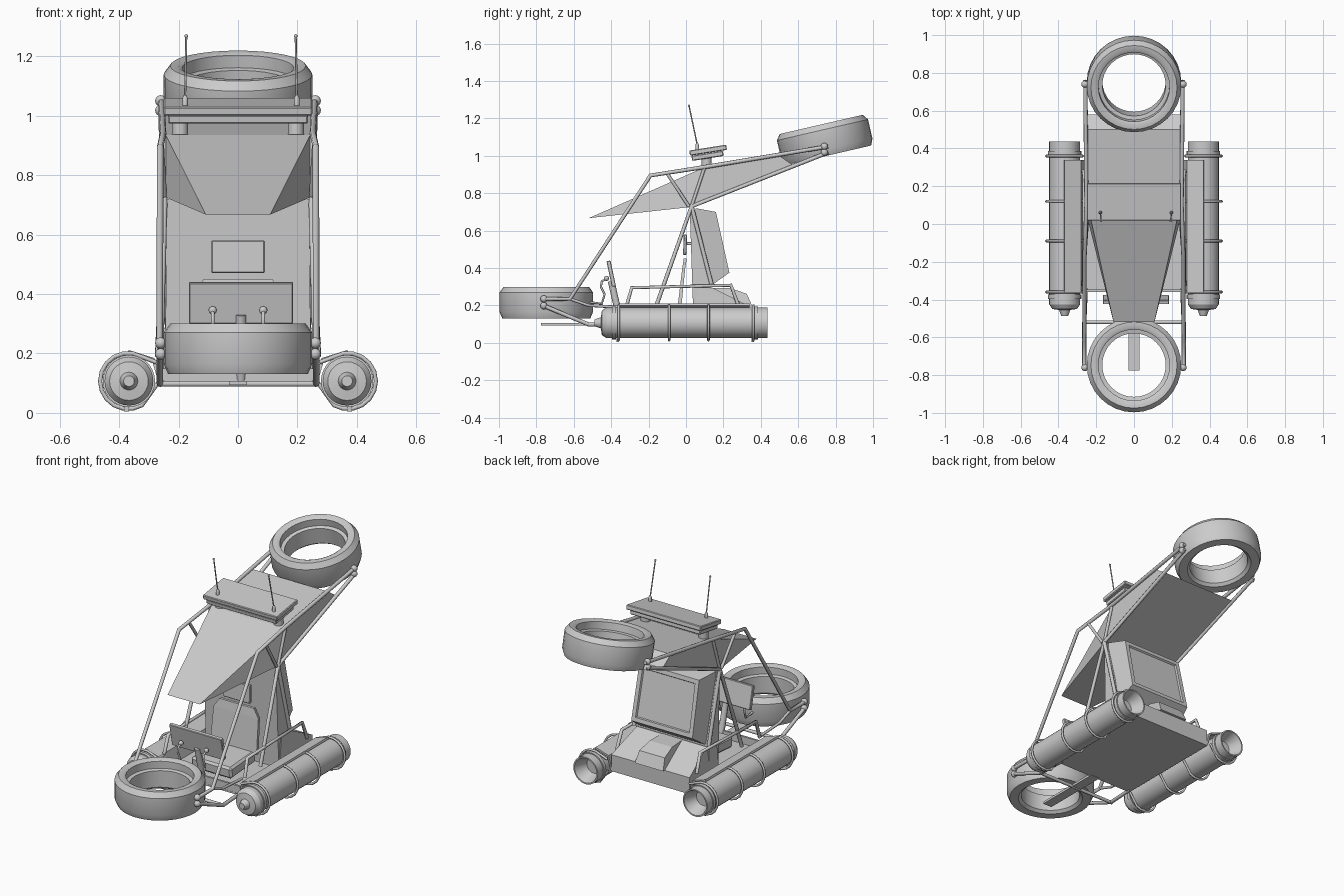
import bpy, bmesh, math
from mathutils import Matrix, Vector

if "Cube" in bpy.data.objects:
    bpy.data.objects.remove(bpy.data.objects["Cube"])


def finish(name, bm, smooth=False):
    bmesh.ops.remove_doubles(bm, verts=bm.verts, dist=1e-5)
    bmesh.ops.recalc_face_normals(bm, faces=bm.faces)
    me = bpy.data.meshes.new(name)
    bm.to_mesh(me)
    bm.free()
    if smooth:
        me.shade_smooth()
        me.set_sharp_from_angle(angle=math.radians(32))
    ob = bpy.data.objects.new(name, me)
    bpy.context.collection.objects.link(ob)
    return ob


def slab(name, pts):
    """Side outline (x, y, z) mirrored across x = 0 and joined into a solid."""
    bm = bmesh.new()
    a = [bm.verts.new(p) for p in pts]
    b = [bm.verts.new((-p[0], p[1], p[2])) for p in pts]
    bm.faces.new(a)
    bm.faces.new(b[::-1])
    n = len(pts)
    for i in range(n):
        j = (i + 1) % n
        bm.faces.new((a[i], b[i], b[j], a[j]))
    return finish(name, bm)


def box(name, centre, size, tilt=0.0, bevel=0.0):
    bm = bmesh.new()
    m = Matrix.Translation(centre) @ Matrix.Rotation(math.radians(tilt), 4, 'X')
    bmesh.ops.create_cube(bm, size=1, matrix=m @ Matrix.Diagonal((*size, 1)))
    if bevel:
        bmesh.ops.bevel(bm, geom=bm.edges[:], offset=bevel, segments=1, affect='EDGES')
    return finish(name, bm)


def lathe(name, profile, matrix, closed=False, n=32):
    """Spin an (r, z) profile about local z."""
    bm = bmesh.new()
    rings = [[bm.verts.new(matrix @ Vector((r * math.cos(2 * math.pi * k / n),
              r * math.sin(2 * math.pi * k / n), z))) for k in range(n)]
             for r, z in profile]
    if closed:
        rings.append(rings[0])
    for r0, r1 in zip(rings, rings[1:]):
        for k in range(n):
            j = (k + 1) % n
            bm.faces.new((r0[k], r0[j], r1[j], r1[k]))
    if not closed:
        bm.faces.new(rings[0])
        bm.faces.new(rings[-1])
    return finish(name, bm, True)


def tube(name, pts, r=0.011, mirror=True):
    cu = bpy.data.curves.new(name, 'CURVE')
    cu.dimensions = '3D'
    cu.bevel_depth = r
    cu.bevel_resolution = 2
    cu.use_fill_caps = True
    for s in ((1, -1) if mirror else (1,)):
        sp = cu.splines.new('POLY')
        sp.points.add(len(pts) - 1)
        for p, co in zip(sp.points, pts):
            p.co = (s * co[0], co[1], co[2], 1)
    ob = bpy.data.objects.new(name, cu)
    bpy.context.collection.objects.link(ob)
    return ob


def ball(name, co, r):
    bm = bmesh.new()
    bmesh.ops.create_uvsphere(bm, u_segments=12, v_segments=8, radius=r,
                              matrix=Matrix.Translation(co))
    return finish(name, bm, True)


# Ducted lift rings
RING = [(.188, .078), (.2, .085), (.228, .085), (.25, .055), (.25, -.05), (.235, -.085),
        (.185, -.085), (.168, -.07), (.168, .03), (.188, .035)]
lathe("front_lift_ring", RING, Matrix.Translation((0, -.747, .215)), True)
lathe("rear_lift_ring", RING, Matrix.Translation((0, .742, 1.085)) @
      Matrix.Rotation(math.radians(13), 4, 'X'), True)

# Roof: front wedge and rear deck
tip, top, low = (.108, -.52, .667), (.243, .09, .935), (.243, .015, .725)
slab("roof_front_wedge", [tip, low, top])
slab("roof_rear_deck", [top, low, (.248, .58, .945), (.248, .5, 1.0)])

# Tubular frame
tube("upper_rail", [(.263, -.76, .235), (.263, -.62, .235), (.262, -.19, .895),
                    (.252, .1, .94), (.258, .76, 1.05)])
tube("lower_rail", [(.258, .76, 1.018), (.248, .03, .73), (.262, -.16, .195)])
tube("rear_post", [(.248, .03, .73), (.25, .14, .3)])
tube("front_brace", [(.258, -.1, .905), (.248, .015, .73)], .009)
tube("middle_brace", [(.25, .1, .94), (.248, .03, .73)], .009)
tube("side_rail", [(.27, -.32, .19), (.265, -.29, .295), (.262, .24, .308), (.268, .28, .2)], .01)
tube("front_fork", [(.263, -.76, .198), (.263, -.52, .098), (.255, -.34, .1)])
tube("fork_upright", [(.263, -.62, .235), (.263, -.52, .2), (.263, -.34, .19)], .008)
tube("front_cross_bar", [(-.27, -.52, .098), (.27, -.52, .098)], .01, False)
for s in (-1, 1):
    for y, z in ((-.76, .235), (-.76, .198), (.74, 1.05), (.74, 1.018)):
        ball("ring_joint", (s * .26, y, z), .019)

# Floor tub with fairings over the tanks
half = [(.37, .206), (.285, .18), (.262, .1)]
sec = [(-x, z) for x, z in half] + half[::-1]
bm = bmesh.new()
rows = [[bm.verts.new((x, y, z)) for x, z in sec] for y in (-.36, .34)]
for i in range(len(sec) - 1):
    bm.faces.new((rows[0][i], rows[0][i + 1], rows[1][i + 1], rows[1][i]))
tub = finish("floor_tub", bm)
mod = tub.modifiers.new("thickness", 'SOLIDIFY')
mod.thickness = .012
mod.offset = 0
box("front_sill", (0, -.353, .125), (.53, .012, .05))
box("foot_bar", (0, -.56, .1), (.06, .43, .014))

# Cabin rear wall, pod and base
slab("rear_wall", [(.24, .02, .72), (.245, .04, .12), (.245, .13, .12), (.245, .13, .3),
                   (.24, .045, .72)])
pod = slab("engine_pod", [(.235, .05, .72), (.2, .16, .7), (.205, .232, .375),
                          (.22, .14, .31), (.235, .06, .31)])
bm = bmesh.new()
bm.from_mesh(pod.data)
back = max(bm.faces, key=lambda f: f.calc_center_median().y)
bmesh.ops.inset_region(bm, faces=[back], thickness=.035)
bmesh.ops.inset_region(bm, faces=[back], thickness=.006, depth=-.01)
bm.to_mesh(pod.data)
bm.free()
slab("rear_base", [(.25, .04, .12), (.25, .06, .285), (.235, .14, .295), (.262, .34, .195),
                   (.262, .34, .1), (.25, .04, .1)])
slab("rear_hatch", [(.07, .13, .295), (.075, .24, .292), (.085, .325, .262),
                    (.095, .355, .195), (.095, .2, .195)])

# Seat
box("seat_cushion", (0, -.14, .16), (.27, .24, .07), 4, .012)
slab("seat_back", [(.155, -.045, .19), (.15, -.02, .4), (.115, -.012, .45),
                   (.115, .004, .45), (.15, -.004, .4), (.155, -.025, .19)])
box("headrest", (0, -.005, .525), (.18, .018, .11), -2, .004)
for s in (-1, 1):
    tube("headrest_mount", [(s * .05, -.005, .53), (s * .05, .04, .53)], .008, False)

# Dashboard with column, knobs and cables
box("dashboard", (.01, -.4, .37), (.35, .022, .14), 12, .003)
tube("dash_column", [(.01, -.4, .33), (.01, -.375, .22), (.01, -.345, .11)], .018, False)
for s in (-1, 1):
    ball("dash_knob", (s * .085, -.425, .345), .014)
    tube("dash_cable", [(s * .085, -.42, .345), (s * .085, -.45, .33), (s * .085, -.455, .3),
                        (s * .085, -.435, .26), (s * .085, -.45, .21), (s * .085, -.5, .215),
                        (s * .085, -.56, .23)], .006, False)

# Side thruster tanks with bands, hoops and feet
TANK = [(.018, -.488), (.03, -.455), (.065, -.45), (.082, -.425), (.082, .437), (.074, .437),
        (.045, .36)]
for s in (-1, 1):
    m = Matrix.Translation((s * .367, 0, .107)) @ Matrix.Rotation(math.radians(-90), 4, 'X')
    lathe("thruster_tank", TANK, m, n=28)
    for y in (-.385, .375):
        lathe("tank_band", [(.078, y - .011), (.088, y - .011), (.088, y + .011),
                            (.078, y + .011)], m, True, 28)
        box("tank_foot", (s * .375, y * .95, .015), (.016, .012, .022))
for y in (-.36, -.09, .12, .36):
    arc = [(.37 + .094 * math.cos(math.radians(a)), y, .107 + .094 * math.sin(math.radians(a)))
           for a in range(120, -121, -20)]
    tube("tank_hoop", [(.275, y, .17)] + arc + [(.27, y, .1)], .007)

# Roof equipment box with legs and antennas
for name, c, size in (("roof_box_lower", (0, .115, 1.0), (.47, .17, .028)),
                      ("roof_box_upper", (0, .118, 1.03), (.5, .2, .028))):
    box(name, c, size, 9, .004)
for s in (-1, 1):
    lathe("roof_box_leg", [(.027, -.035), (.027, .03)],
          Matrix.Translation((s * .195, .11, .972)), n=20)
    x = .01 + s * .188
    lathe("antenna_base", [(.009, 0), (.009, .03), (.004, .04)],
          Matrix.Translation((x, .06, 1.03)), n=12)
    tube("antenna", [(x, .06, 1.06), (x - s * .004, .016, 1.268)], .0035, False)
    ball("antenna_tip", (x - s * .004, .016, 1.268), .006)
